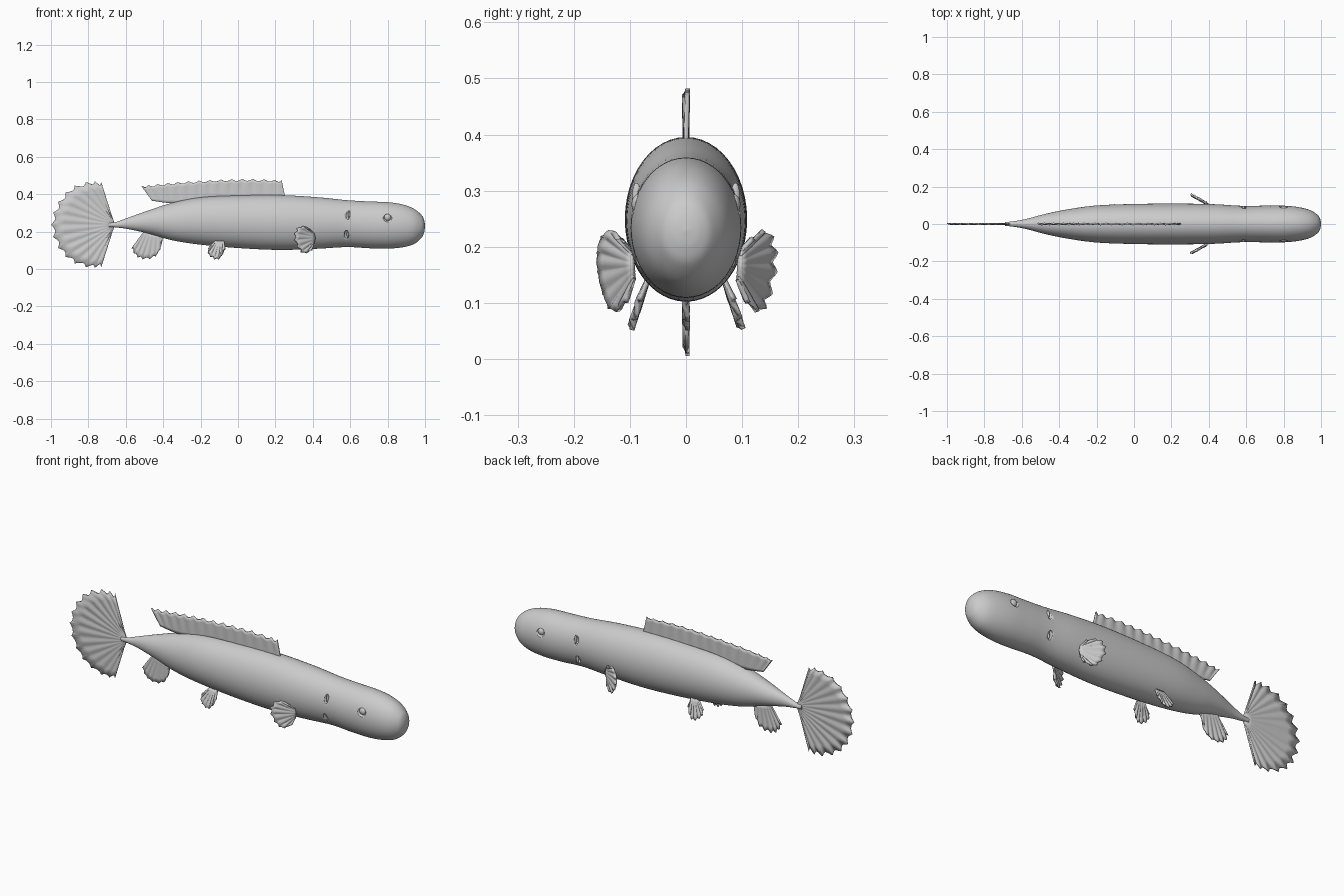
import bpy, bmesh, math
from mathutils import Vector

if "Cube" in bpy.data.objects:
    bpy.data.objects.remove(bpy.data.objects["Cube"])

grey = bpy.data.materials.new("pale grey")
grey.diffuse_color = (0.6, 0.6, 0.6, 1)
grey.use_nodes = True
grey.node_tree.nodes["Principled BSDF"].inputs["Base Color"].default_value = grey.diffuse_color


def finish(name, bm, angle=50):
    bmesh.ops.recalc_face_normals(bm, faces=bm.faces)
    me = bpy.data.meshes.new(name)
    bm.to_mesh(me)
    bm.free()
    ob = bpy.data.objects.new(name, me)
    bpy.context.collection.objects.link(ob)
    me.materials.append(grey)
    bpy.ops.object.select_all(action='DESELECT')
    bpy.context.view_layer.objects.active = ob
    ob.select_set(True)
    bpy.ops.object.shade_smooth_by_angle(angle=math.radians(angle))
    return ob


def spline(pts, t):
    """Smooth curve through points, t in 0..1."""
    f = t * (len(pts) - 1)
    i = min(int(f), len(pts) - 2)
    u = f - i
    p = [Vector(pts[max(0, min(len(pts) - 1, i + k))]) for k in (-1, 0, 1, 2)]
    return 0.5 * (2 * p[1] + (p[2] - p[0]) * u
                  + (2 * p[0] - 5 * p[1] + 4 * p[2] - p[3]) * u * u
                  + (3 * p[1] - p[0] - 3 * p[2] + p[3]) * u ** 3)


def loft_body():
    # stations: x, top z, bottom z, half width
    st = [(-.69, .247, .225, .010), (-.65, .252, .222, .014), (-.58, .277, .212, .026),
          (-.47, .316, .187, .055), (-.35, .354, .153, .079), (-.20, .383, .130, .099),
          (0, .393, .112, .107), (.22, .395, .102, .109), (.42, .384, .108, .106),
          (.58, .368, .117, .097), (.70, .361, .111, .098), (.80, .357, .109, .098),
          (.88, .345, .116, .090), (.94, .322, .133, .075), (.98, .290, .165, .050),
          (.995, .262, .195, .028), (1.0, .232, .226, .003)]
    bm = bmesh.new()
    n, m, rings = 48, 112, []
    for j in range(m + 1):
        x, top, bot, w = spline([s[:2] + (s[2],) + s[3:] for s in st], j / m)
        c, h = (top + bot) / 2, (top - bot) / 2
        rings.append([bm.verts.new((x, w * math.cos(a), c + h * math.sin(a)))
                      for a in (2 * math.pi * k / n for k in range(n))])
    for a, b in zip(rings, rings[1:]):
        for k in range(n):
            bm.faces.new((a[k], a[(k + 1) % n], b[(k + 1) % n], b[k]))
    bm.faces.new(rings[0])
    bm.faces.new(rings[-1])
    return finish("body", bm)


def ellipsoid(name, loc, size):
    bm = bmesh.new()
    bmesh.ops.create_uvsphere(bm, u_segments=24, v_segments=14, radius=1)
    for v in bm.verts:
        v.co = Vector([a * b + c for a, b, c in zip(v.co, size, loc)])
    return finish(name, bm)


def fin(name, root, tip, rays, notch, pleat, thick, smooth_tip=True):
    """Pleated membrane from a root line to a scalloped tip line (3D points)."""
    sub, rows = 6, 6
    bm = bmesh.new()
    grid = []
    across = (Vector(tip[-1]) - Vector(tip[0]))
    mid = Vector(tip[len(tip) // 2]) - Vector(root[0])
    nrm = across.cross(mid).normalized()
    for i in range(rays * sub + 1):
        t = i / (rays * sub)
        wave = abs(math.sin(math.pi * i / sub))
        a, b = spline(root, t), spline(tip, t)
        b = b - (b - a).normalized() * notch * wave
        side = math.cos(2 * math.pi * i / sub)
        grid.append([bm.verts.new(a.lerp(b, r / rows) + nrm * pleat * side * r / rows)
                     for r in range(rows + 1)])
    for p, q in zip(grid, grid[1:]):
        for r in range(rows):
            bm.faces.new((p[r], q[r], q[r + 1], p[r + 1]))
    ob = finish(name, bm)
    s = ob.modifiers.new("thickness", 'SOLIDIFY')
    s.thickness, s.offset = thick, 0
    return ob


body = loft_body()

# eye sockets, eyeballs and gill slits on both sides
for side, label in ((-1, "right"), (1, "left")):
    cutters = [
        ellipsoid(label + "_socket_cutter", (.80, side * .098, .276), (.025, .018, .025)),
        ellipsoid(label + "_upper_gill_cutter", (.587, side * .094, .290), (.011, .016, .027)),
        ellipsoid(label + "_lower_gill_cutter", (.580, side * .086, .184), (.012, .018, .024)),
    ]
    for c in cutters:
        m = body.modifiers.new(c.name, 'BOOLEAN')
        m.object, m.operation, m.solver = c, 'DIFFERENCE', 'EXACT'
        c.hide_render = True
        c.hide_set(True)
    ellipsoid(label + "_eye", (.80, side * .084, .276), (.018, .013, .018))
    # raised flaps ahead of the gill slits
    ellipsoid(label + "_upper_gill_flap", (.594, side * .088, .290), (.006, .008, .024))
    ellipsoid(label + "_lower_gill_flap", (.587, side * .082, .184), (.006, .008, .020))

    # paired pectoral fins sweep back and outward
    fin(label + "_pectoral_fin",
        [(.405, side * .095, .190), (.412, side * .095, .165), (.405, side * .092, .140)],
        [(.385, side * .118, .215), (.335, side * .142, .230), (.305, side * .157, .200),
         (.302, side * .157, .155), (.325, side * .145, .105), (.355, side * .130, .082),
         (.395, side * .108, .100)], 8, .010, .003, .009)
    # paired pelvic fins hang below the belly
    fin(label + "_pelvic_fin",
        [(-.120, side * .065, .150), (-.100, side * .066, .148), (-.075, side * .065, .148)],
        [(-.160, side * .080, .108), (-.160, side * .090, .080), (-.140, side * .097, .060),
         (-.112, side * .100, .050), (-.090, side * .096, .066), (-.070, side * .085, .105)],
        6, .009, .003, .009)

# dorsal fin along the back
fin("dorsal_fin",
    [(.252, 0, .385), (.05, 0, .382), (-.15, 0, .378), (-.33, 0, .352), (-.46, 0, .365)],
    [(.232, 0, .475), (.05, 0, .482), (-.15, 0, .476), (-.35, 0, .463), (-.515, 0, .444)],
    14, .011, .003, .008)

# fan tail
fin("tail_fin",
    [(-.665, 0, .252), (-.66, 0, .237), (-.665, 0, .222)],
    [(-.732, 0, .463), (-.80, 0, .468), (-.90, 0, .430), (-.97, 0, .345), (-1.0, 0, .237),
     (-.97, 0, .125), (-.90, 0, .045), (-.80, 0, .006), (-.732, 0, .011)],
    14, .020, .003, .007)

# single anal fin under the tail
fin("anal_fin",
    [(-.50, 0, .205), (-.46, 0, .190), (-.40, 0, .175)],
    [(-.568, 0, .110), (-.55, 0, .072), (-.515, 0, .052), (-.465, 0, .054),
     (-.425, 0, .085), (-.40, 0, .165)], 7, .012, .003, .008)
